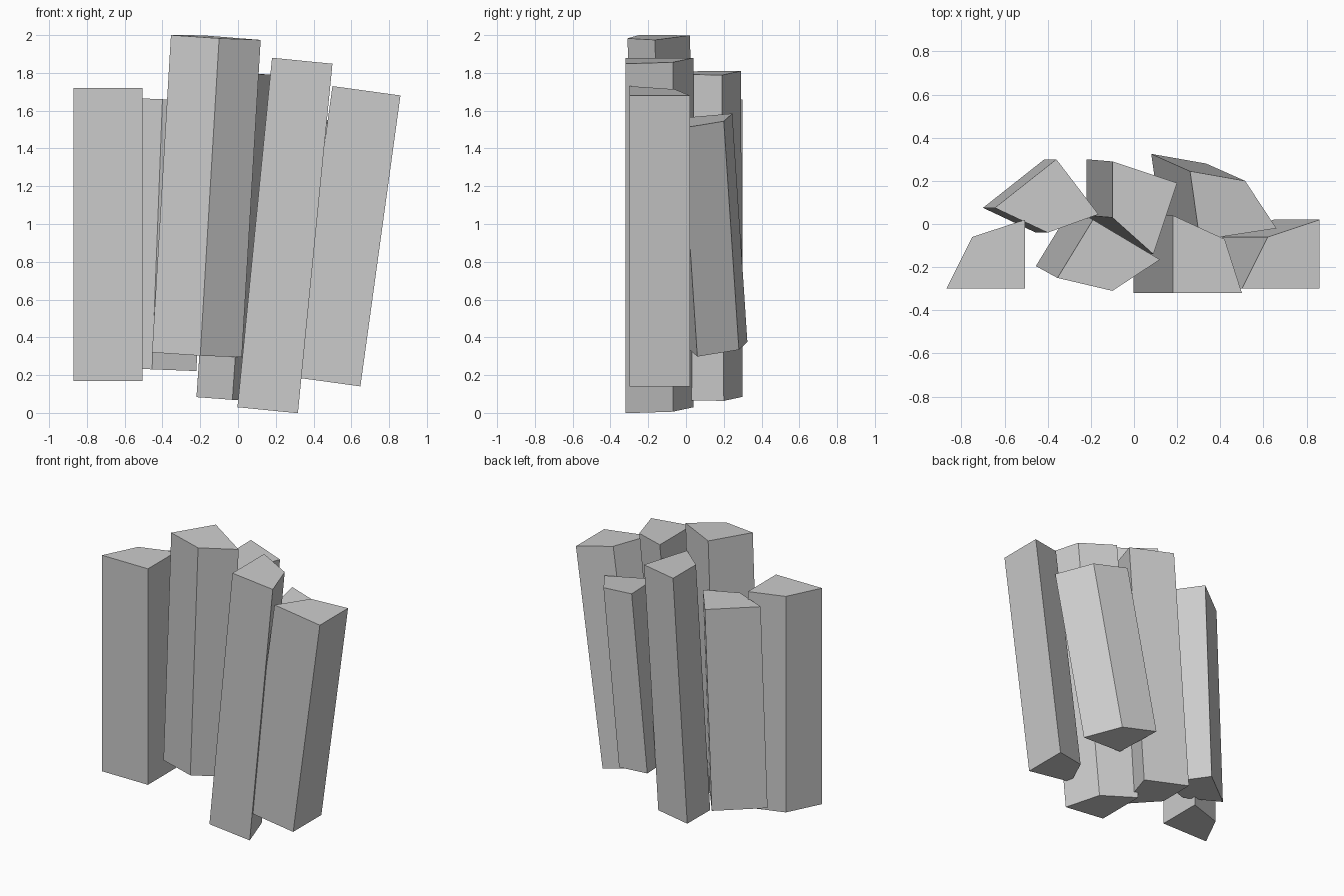
import bpy
import bmesh
from mathutils import Vector

cube = bpy.data.objects.get("Cube")
if cube:
    bpy.data.objects.remove(cube, do_unlink=True)

stone = bpy.data.materials.new("grey_stone")
stone.use_nodes = True
GREY = (0.6, 0.6, 0.6, 1)
stone.diffuse_color = GREY
stone.node_tree.nodes["Principled BSDF"].inputs["Base Color"].default_value = GREY


def column(name, outline, top_z, axis):
    """Four-sided pillar: top outline in plan, height of its first corner, and
    the vector from top to bottom. Both ends are cut square to that axis."""
    axis = Vector(axis)
    first = Vector(outline[0])
    bm = bmesh.new()
    corners = []
    for point in outline:
        step = Vector(point) - first
        z = top_z - step.dot(axis.xy) / axis.z
        corners.append(bm.verts.new((*point, z)))
    top = bm.faces.new(corners)
    swept = bmesh.ops.extrude_face_region(bm, geom=[top], use_keep_orig=True)
    lower = [g for g in swept["geom"] if isinstance(g, bmesh.types.BMVert)]
    bmesh.ops.translate(bm, verts=lower, vec=axis)
    bmesh.ops.recalc_face_normals(bm, faces=bm.faces)
    mesh = bpy.data.meshes.new(name)
    bm.to_mesh(mesh)
    bm.free()
    mesh.materials.append(stone)
    bpy.context.collection.objects.link(bpy.data.objects.new(name, mesh))


# Front row
column("front_upright_column",
       [(-0.87, -0.30), (-0.505, -0.30), (-0.505, 0.02), (-0.75, -0.06)],
       1.72, (0, 0, -1.55))
column("front_tallest_column",
       [(-0.355, -0.25), (-0.10, -0.31), (0.12, -0.165), (-0.19, 0.02)],
       2.0, (-0.10, 0.055, -1.68))
column("front_lowest_column",
       [(0.18, -0.32), (0.50, -0.32), (0.42, -0.07), (0.18, 0.04)],
       1.88, (-0.183, 0, -1.85))
column("front_leaning_column",
       [(0.50, -0.30), (0.86, -0.30), (0.86, 0.02), (0.62, -0.06)],
       1.73, (-0.212, 0, -1.54))

# Back row
column("back_side_column",
       [(-0.645, 0.075), (-0.40, -0.04), (-0.165, 0.045), (-0.36, 0.30)],
       1.67, (-0.055, 0, -1.43))
column("back_middle_column",
       [(-0.10, 0.29), (-0.10, 0.03), (0.09, -0.14), (0.20, 0.19)],
       1.81, (-0.12, 0.01, -1.725))
column("back_short_column",
       [(0.26, 0.245), (0.305, -0.075), (0.66, -0.02), (0.515, 0.20)],
       1.585, (-0.18, 0.08, -1.21))
